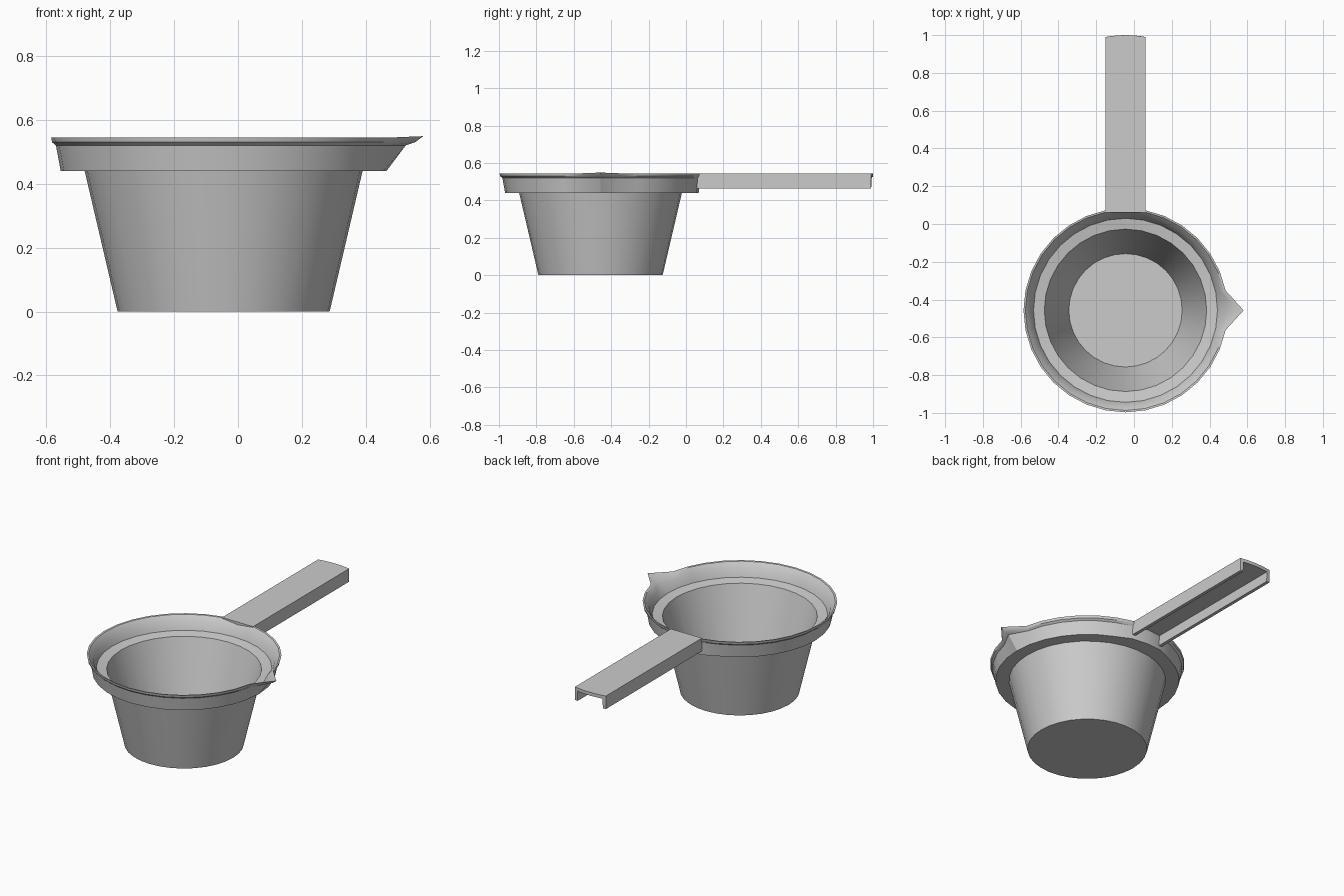
import bpy, bmesh, math

cube = bpy.data.objects.get("Cube")
if cube:
    bpy.data.objects.remove(cube, do_unlink=True)

GREY = (0.6, 0.6, 0.6, 1)
mat = bpy.data.materials.new("grey plastic")
mat.use_nodes = True
mat.diffuse_color = GREY
mat.node_tree.nodes["Principled BSDF"].inputs["Base Color"].default_value = GREY

CX, CY = -0.045, -0.457
SEGMENTS = 32


def finish(name, bm):
    bmesh.ops.recalc_face_normals(bm, faces=bm.faces)
    mesh = bpy.data.meshes.new(name)
    bm.to_mesh(mesh)
    bm.free()
    mesh.materials.append(mat)
    ob = bpy.data.objects.new(name, mesh)
    bpy.context.collection.objects.link(ob)
    bpy.context.view_layer.objects.active = ob
    ob.select_set(True)
    bpy.ops.object.shade_smooth_by_angle(angle=math.radians(30))
    ob.select_set(False)


def bridge(bm, a, b, closed=True):
    n = len(a)
    for i in range(n if closed else n - 1):
        j = (i + 1) % n
        bm.faces.new((a[i], a[j], b[j], b[i]))


# Bowl: radius, height, radius at the spout, radius beside the handle
profile = [
    (0.332, 0.0, 0.332, 0.332),
    (0.435, 0.44, 0.435, 0.435),
    (0.51, 0.44, 0.51, 0.525),
    (0.525, 0.52, 0.57, 0.53),
    (0.537, 0.53, 0.60, 0.537),
    (0.54, 0.545, 0.625, 0.54),
    (0.53, 0.543, 0.61, 0.53),
    (0.505, 0.515, 0.535, 0.505),
    (0.487, 0.465, 0.487, 0.487),
    (0.43, 0.455, 0.43, 0.43),
    (0.30, 0.02, 0.30, 0.30),
]
bm = bmesh.new()
rings = []
for radius, z, spout, back in profile:
    ring = []
    for i in range(SEGMENTS):
        a = math.tau * i / SEGMENTS
        r = spout if i == 0 else back if abs(i - SEGMENTS // 4) <= 1 else radius
        lift = 0.004 if i == 0 and z > 0.54 else 0
        ring.append(bm.verts.new((CX + r * math.cos(a), CY + r * math.sin(a), z + lift)))
    rings.append(ring)
for a, b in zip(rings, rings[1:]):
    bridge(bm, a, b)
bm.faces.new(rings[0])
bm.faces.new(rings[-1])
finish("pouring_bowl", bm)

# Handle: channel section open underneath, with a bowed far edge
HALF, WALL, TOP, LOW = 0.105, 0.02, 0.545, 0.465
fractions = [-1, -0.5, 0, 0.5, 1]
section = [(-HALF, LOW)] + [(HALF * f, TOP) for f in fractions] + [(HALF, LOW)]
inner = HALF - WALL
section += [(inner, LOW)] + [(inner * f, TOP - WALL) for f in reversed(fractions)] + [(-inner, LOW)]
bm = bmesh.new()
near, far = [], []
for x, z in section:
    bow = 0.01 * (1 - (x / HALF) ** 2) if z > 0.5 else 0
    near.append(bm.verts.new((CX + x, 0.06, z)))
    far.append(bm.verts.new((CX + x, 0.99 + bow, z)))
bridge(bm, near, far)
count = len(section)
for end in (near, far):
    for i in range(count // 2 - 1):
        bm.faces.new((end[i], end[i + 1], end[count - 2 - i], end[count - 1 - i]))
finish("handle", bm)
